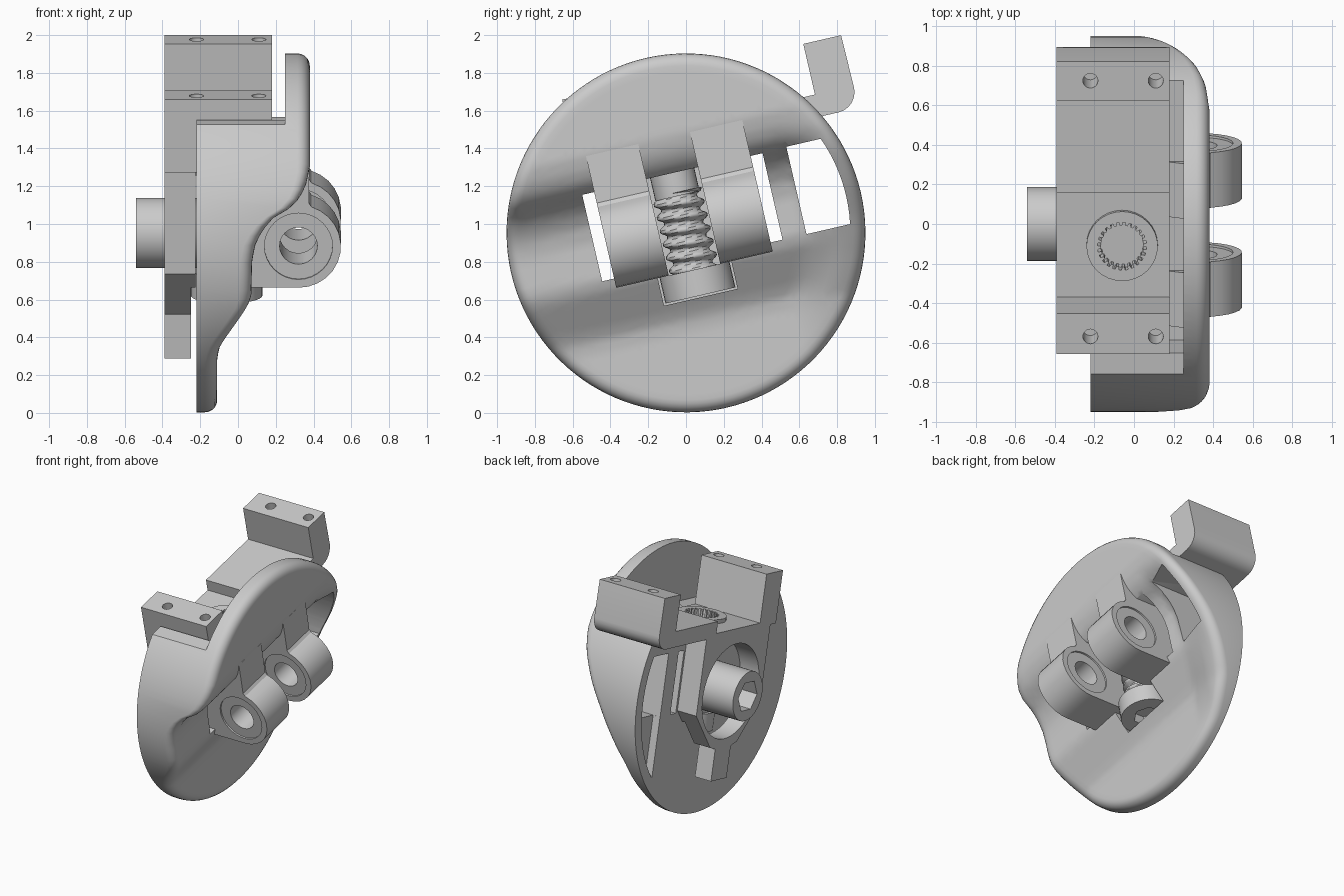
import bpy, bmesh
from math import sin, cos, pi, sqrt, asin, radians

if "Cube" in bpy.data.objects:
    bpy.data.objects.remove(bpy.data.objects["Cube"])

# Everything is built in a local frame (x, u, v), then tilted about x.
TILT, CZ, R = radians(13), 0.953, 0.95


def finish(name, bm):
    bmesh.ops.recalc_face_normals(bm, faces=bm.faces[:])
    me = bpy.data.meshes.new(name)
    bm.to_mesh(me)
    bm.free()
    ob = bpy.data.objects.new(name, me)
    bpy.context.collection.objects.link(ob)
    ob.rotation_euler = (TILT, 0, 0)
    ob.location = (0, 0, CZ)
    return ob


def prism(name, pts, axis, a, b):
    """Extrude a 2D outline along local x, u or v from a to b."""
    put = {'x': lambda p, t: (t, p[0], p[1]),
           'u': lambda p, t: (p[0], t, p[1]),
           'v': lambda p, t: (p[0], p[1], t)}[axis]
    bm = bmesh.new()
    lo = [bm.verts.new(put(p, a)) for p in pts]
    hi = [bm.verts.new(put(p, b)) for p in pts]
    n = len(pts)
    bm.faces.new(lo)
    bm.faces.new(hi)
    for i in range(n):
        j = (i + 1) % n
        bm.faces.new((lo[i], lo[j], hi[j], hi[i]))
    return finish(name, bm)


def arc(cx, cy, r, a0, a1, n):
    return [(cx + r * cos(radians(a0 + (a1 - a0) * i / n)),
             cy + r * sin(radians(a0 + (a1 - a0) * i / n))) for i in range(n + 1)]


def circle(cx, cy, r, n=32):
    return arc(cx, cy, r, 0, 360, n)[:-1]


def rect(a0, a1, b0, b1):
    return [(a0, b0), (a1, b0), (a1, b1), (a0, b1)]


def boolean(ob, cutter):
    """Cut, retrying with the second solver if the first one empties the mesh."""
    cutter.hide_render = True
    bpy.context.view_layer.objects.active = ob
    for solver in ('EXACT', 'MANIFOLD'):
        backup, count = ob.data.copy(), len(ob.data.vertices)
        m = ob.modifiers.new("bool", 'BOOLEAN')
        m.operation, m.object, m.solver = 'DIFFERENCE', cutter, solver
        bpy.ops.object.modifier_apply(modifier=m.name)
        if len(ob.data.vertices) > count * .5:
            break
        ob.data = backup
    bpy.data.objects.remove(cutter)


def smooth(ob, angle=35):
    bpy.ops.object.select_all(action='DESELECT')
    ob.select_set(True)
    bpy.context.view_layer.objects.active = ob
    bpy.ops.object.shade_smooth_by_angle(angle=radians(angle))


# Round cover: S-shaped front face, gentler on the right side, rounded rim
PROFILE = [(-1, -.11), (-.52, -.11), (-.45, -.10), (-.39, -.07), (-.28, 0), (-.2, .05),
           (-.14, .07), (.06, .075), (.15, .095), (.22, .135), (.28, .19), (.33, .28),
           (.38, .33), (.44, .36), (.52, .38), (1, .38)]
SIDE = [(-1, -.11), (-.75, -.11), (-.5, -.06), (-.3, .03), (-.115, .12), (.06, .22),
        (.26, .32), (.4, .365), (.52, .38), (1, .38)]


def lookup(table, v):
    for (v0, x0), (v1, x1) in zip(table, table[1:]):
        if v <= v1:
            return x0 + (x1 - x0) * (v - v0) / (v1 - v0)


def front_x(u, v):
    f, g = lookup(PROFILE, v), lookup(SIDE, v)
    start = .6 + .5 * max(-.3, min(0, v + .2))
    t = max(0, min(1, (u - start) / .22))
    return f + t * max(0, g - f)


def make_cover():
    bm = bmesh.new()
    n, fil = 120, 0.065
    radii = [(R - fil) * i / 26 for i in range(1, 27)]
    radii += [R - fil + fil * sin(radians(a)) for a in (18, 36, 54, 72, 90)]
    rings = []
    for r in radii:
        d = max(0, r - (R - fil))
        drop = fil - sqrt(max(0, fil * fil - d * d))
        ring = []
        for k in range(n):
            u, v = r * cos(2 * pi * k / n), r * sin(2 * pi * k / n)
            ring.append(bm.verts.new((front_x(u, v) - drop, u, v)))
        rings.append(ring)
    rings.append([bm.verts.new((-.22, v.co.y, v.co.z)) for v in rings[-1]])
    mid = bm.verts.new((front_x(0, 0), 0, 0))
    for k in range(n):
        j = (k + 1) % n
        bm.faces.new((mid, rings[0][k], rings[0][j]))
        for p, q in zip(rings, rings[1:]):
            bm.faces.new((p[k], q[k], q[j], p[j]))
    bmesh.ops.triangulate(bm, faces=bm.faces[:])
    bm.faces.new(rings[-1])
    return finish("cover", bm)


cover = make_cover()
# Rear clearance, open slots, worm pocket and crescent window
boolean(cover, prism("cut", rect(-.5, 1.2, .435, 1.2), 'x', -.5, .25))
boolean(cover, prism("cut", rect(-1.2, -.49, .73, 1.2), 'x', -.5, .25))
for u0, u1 in ((-.49, -.42), (.42, .49)):
    boolean(cover, prism("cut", rect(u0, u1, -.15, .32), 'x', -1, 1))
boolean(cover, prism("cut", [(-.2, -.35), (.2, -.35), (.2, -.143), (.15, -.143), (.15, .325),
                             (-.15, .325), (-.15, -.143), (-.2, -.143)], 'x', -.18, 1))
a0, a1 = -asin(.15 / .87) * 180 / pi, asin(.325 / .87) * 180 / pi
boolean(cover, prism("cut", [(.62, -.15)] + arc(0, 0, .87, a0, a1, 10) + [(.62, .325)], 'x', -1, 1))
boolean(cover, prism("cut", [(.621, -.6)] + arc(0, 0, .869, -44, a1 - .2, 16) + [(.621, .324)],
                     'x', -1, -.16))
smooth(cover)

# Two hinge lugs with webs running up into the cover
outline = ([(-.1, -.2), (.1, -.2)] + arc(.32, .025, .225, -90, 72, 12)
           + [(.375, .26), (.379, .515), (.3, .515), (-.1, .3)])
for name, u0, u1 in (("lug_left", -.425, -.14), ("lug_right", .14, .425)):
    lug = prism(name, outline, 'u', u0, u1)
    boolean(lug, prism("cut", circle(.32, .025, .1, 24), 'u', u0 - .1, u1 + .1))
    # shallow recess around the bore on both sides
    for u in (u0, u1):
        boolean(lug, prism("cut", circle(.32, .025, .18, 32), 'u', u - .012, u + .012))
    smooth(lug, 20)

# Mounting frame: two upright arms on a crossbar
frame = prism("frame_arms", [(-.48, .835), (-.48, .44)] + arc(.93, .55, .11, -90, 0, 6)
              + [(1.035, .835), (.83, .835), (.83, .56), (.29, .56), (.29, .47),
                 (-.27, .47), (-.27, .835)], 'x', -.39, .18)
for u in (.935, -.39):
    for x in (-.22, .11):
        boolean(frame, prism("cut", circle(x, u, .038, 20), 'v', .65, 1))
boolean(frame, prism("cut", circle(-.06, 0, .17), 'v', .3, .7))
smooth(frame, 20)

# Back plate with round opening, thinner tab at the bottom
half = [(.41, .46), (.41, -.13), (.17, -.4), (.1, -.42)]
plate = prism("back_plate", half + [(-u, v) for u, v in reversed(half)], 'x', -.39, -.225)
boolean(plate, prism("cut", rect(-.5, .5, -.8, -.22), 'x', -.25, 0))
boolean(plate, prism("cut", circle(0, 0, .355, 48), 'x', -1, 0))
smooth(plate, 20)
prism("plate_tab", rect(-.1, .1, -.66, -.4), 'x', -.39, -.25)

# Central hub with hexagonal socket
hub = prism("hub", circle(0, 0, .186, 40), 'x', -.54, -.2)
boolean(hub, prism("cut", circle(0, 0, .12, 6), 'x', -.6, -.3))
smooth(hub, 20)

# Worm screw with helical thread
bm = bmesh.new()
seg, rows = 32, 56
grid = []
for i in range(rows + 1):
    v = -.24 + .46 * i / rows
    ring = []
    for k in range(seg):
        a = 2 * pi * k / seg
        r = .118 + .022 * max(-.7, min(.7, sin(2 * pi * v / .072 + a)))
        ring.append(bm.verts.new((-.06 + r * cos(a), r * sin(a), v)))
    grid.append(ring)
for p, q in zip(grid, grid[1:]):
    for k in range(seg):
        j = (k + 1) % seg
        bm.faces.new((p[k], p[j], q[j], q[k]))
bm.faces.new(grid[0])
bm.faces.new(grid[-1])
smooth(finish("worm_screw", bm))
smooth(prism("worm_shaft", circle(-.06, 0, .12), 'v', .2, .34))

# Worm head and upper sleeve with toothed socket
head = prism("worm_head", circle(-.06, 0, .19), 'v', -.34, -.2)
boolean(head, prism("cut", circle(-.06, 0, .1, 6), 'v', -.5, -.26))
smooth(head)
sleeve = prism("worm_sleeve", circle(-.06, 0, .18), 'v', .33, .5)
teeth = [(-.06 + r * cos(2 * pi * (k + d) / 24), r * sin(2 * pi * (k + d) / 24))
         for k in range(24) for d, r in ((0, .107), (.4, .107), (.5, .124), (.9, .124))]
boolean(sleeve, prism("cut", teeth, 'v', .4, .7))
smooth(sleeve)
